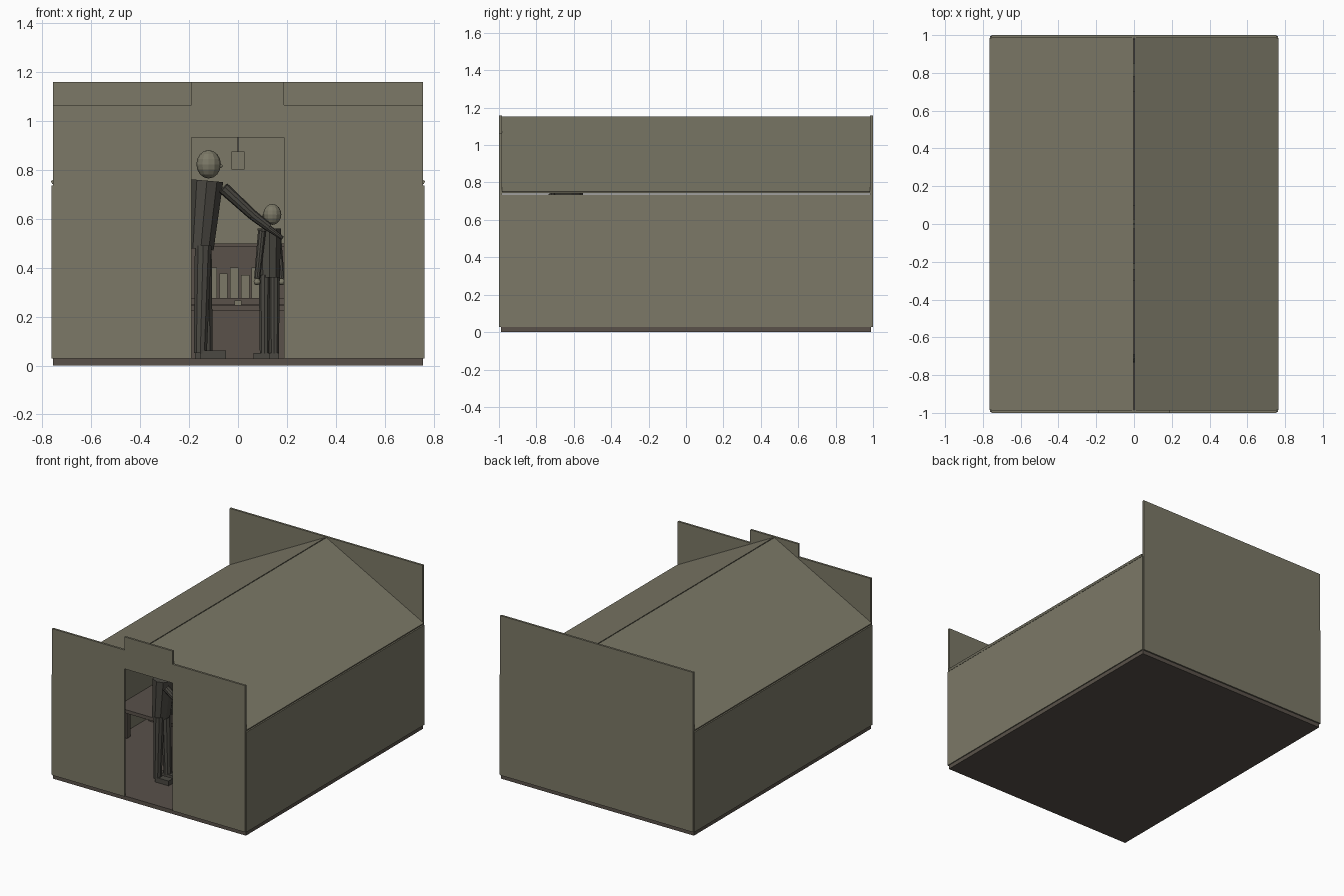
import bpy, bmesh
from mathutils import Vector

cube = bpy.data.objects.get("Cube")
if cube:
    bpy.data.objects.remove(cube)


def material(name, rgb):
    m = bpy.data.materials.new(name)
    m.use_nodes = True
    m.diffuse_color = (*rgb, 1)
    m.node_tree.nodes["Principled BSDF"].inputs["Base Color"].default_value = (*rgb, 1)
    return m


OLIVE = material("olive board", (0.20, 0.19, 0.135))
BROWN = material("dark wood", (0.10, 0.083, 0.068))
CLOTH = material("charcoal cloth", (0.07, 0.066, 0.055))


def finish(name, bm, mat, smooth=False):
    bmesh.ops.recalc_face_normals(bm, faces=bm.faces)
    me = bpy.data.meshes.new(name)
    bm.to_mesh(me)
    bm.free()
    me.materials.append(mat)
    ob = bpy.data.objects.new(name, me)
    bpy.context.collection.objects.link(ob)
    return ob


def box(name, x, y, z, mat):
    """Box from (min, max) ranges."""
    bm = bmesh.new()
    bmesh.ops.create_cube(bm, size=1)
    for v in bm.verts:
        v.co = [(r[0] + r[1]) / 2 + c * (r[1] - r[0]) for r, c in zip((x, y, z), v.co)]
    return finish(name, bm, mat)


def extrude(name, outline, y0, y1, mat):
    """Outline in x, z swept along y."""
    bm = bmesh.new()
    face = bm.faces.new([bm.verts.new((x, y0, z)) for x, z in outline])
    out = bmesh.ops.extrude_face_region(bm, geom=[face])
    for v in out["geom"]:
        if isinstance(v, bmesh.types.BMVert):
            v.co.y = y1
    return finish(name, bm, mat)


def limb(name, a, b, r1, r2, mat, depth=1, sides=10):
    """Tapered cylinder from a to b; depth stretches it along y."""
    a, b = Vector(a), Vector(b)
    bm = bmesh.new()
    bmesh.ops.create_cone(bm, cap_ends=True, segments=sides, radius1=r1, radius2=r2, depth=(b - a).length)
    q = Vector((0, 0, 1)).rotation_difference(b - a)
    for v in bm.verts:
        p = q @ v.co
        p.y *= depth
        v.co = p + (a + b) / 2
    return finish(name, bm, mat)


def ball(name, c, r, mat, tall=1):
    bm = bmesh.new()
    bmesh.ops.create_uvsphere(bm, u_segments=12, v_segments=8, radius=r)
    for v in bm.verts:
        v.co = Vector(c) + Vector((v.co.x, v.co.y, v.co.z * tall))
    return finish(name, bm, mat)


# Shell: floor, back wall, front wall with doorway and raised centre
W, D, F, E, TOP = 0.755, 1.0, 0.028, 0.735, 1.158
DOOR_L, DOOR_R, DOOR_TOP, SHOULDER = -0.19, 0.187, 0.932, 1.065
box("floor", (-W, W), (-0.99, 0.99), (0, F), BROWN)
box("back_wall", (-W, W), (0.985, D), (F, TOP), OLIVE)
extrude("front_wall", [(-W, F), (DOOR_L, F), (DOOR_L, DOOR_TOP), (DOOR_R, DOOR_TOP), (DOOR_R, F), (W, F),
                       (W, SHOULDER), (DOOR_R, SHOULDER), (DOOR_R, TOP), (DOOR_L, TOP),
                       (DOOR_L, SHOULDER), (-W, SHOULDER)], -D, -0.985, OLIVE)

# Side walls and the two roof slopes
for s, side in ((1, "left"), (-1, "right")):
    box(side + "_wall", sorted((s * 0.747, s * 0.762)), (-0.995, 0.995), (F, E), OLIVE)
    extrude(side + "_roof_slope", [(s * 0.003, TOP - 0.004), (s * 0.765, 0.753), (s * 0.758, 0.74),
                                   (s * 0.003, TOP - 0.02)], -0.984, 0.984, OLIVE)

# Bench across the room with posts
box("bench_top", (-0.745, 0.745), (-0.3, 0.1), (0.222, 0.247), BROWN)
for x in (-0.7, 0.7):
    for y in (-0.25, 0.05):
        box("bench_leg", (x - 0.02, x + 0.02), (y - 0.02, y + 0.02), (F, 0.222), BROWN)
box("small_cup", (-0.014, 0.014), (-0.24, -0.21), (0.247, 0.265), OLIVE)

# Shelf unit against the back wall
box("cabinet", (-0.4, 0.4), (0.72, 0.98), (F, 0.25), BROWN)
box("cabinet_top", (-0.42, 0.42), (0.7, 0.98), (0.25, 0.275), BROWN)
box("shelf_back", (-0.4, 0.4), (0.96, 0.98), (0.275, 0.485), BROWN)
box("upper_shelf", (-0.42, 0.42), (0.85, 0.98), (0.485, 0.498), BROWN)
for i, h in enumerate((0.40, 0.375, 0.40, 0.37, 0.40, 0.38)):
    x = -0.12 + i * 0.044
    box("shelf_item", (x, x + 0.034), (0.78, 0.86), (0.275, h), OLIVE)

# Hanging lamp
box("lamp_cord", (-0.003, 0.003), (-0.003, 0.003), (0.875, 1.14), BROWN)
box("lamp_shade", (-0.027, 0.027), (-0.027, 0.027), (0.8, 0.875), OLIVE)

# Adult, facing the child
AY = -0.64
limb("adult_torso", (-0.152, AY, 0.475), (-0.127, AY, 0.755), 0.055, 0.07, CLOTH, 1.3)
ball("adult_head", (-0.12, AY, 0.822), 0.05, OLIVE, 1.16)
ball("adult_nose", (-0.07, AY, 0.815), 0.007, OLIVE)
for s in (-1, 1):
    y = AY + s * 0.04
    limb("adult_leg", (-0.142 + s * 0.012, y, 0.05), (-0.142, y, 0.49), 0.028, 0.036, CLOTH)
    box("adult_shoe", (-0.165 - s * 0.01, -0.06 - s * 0.01), (y - 0.025, y + 0.025), (F, 0.062), CLOTH)
elbow = (0.06, AY - 0.06, 0.615)
limb("adult_upper_arm", (-0.06, AY - 0.08, 0.725), elbow, 0.025, 0.021, CLOTH)
limb("adult_forearm", elbow, (0.125, AY - 0.05, 0.565), 0.021, 0.018, CLOTH)
limb("adult_hand", (0.12, AY - 0.05, 0.565), (0.182, AY - 0.04, 0.52), 0.014, 0.008, CLOTH)
limb("adult_far_arm", (-0.13, AY + 0.095, 0.73), (-0.15, AY + 0.1, 0.45), 0.025, 0.018, CLOTH)

# Child, facing the adult
CX, CY = 0.128, -0.6
limb("child_torso", (CX, CY, 0.36), (CX, CY, 0.56), 0.045, 0.05, CLOTH, 1.2)
ball("child_head", (0.14, CY, 0.617), 0.037, OLIVE, 1.15)
ball("child_nose", (0.104, CY, 0.613), 0.005, OLIVE)
for s in (-1, 1):
    x, y = CX + s * 0.02, CY + s * 0.025
    limb("child_leg", (x, y, 0.05), (x, y, 0.37), 0.02, 0.024, CLOTH)
    box("child_shoe", (x - 0.045, x + 0.02), (y - 0.018, y + 0.018), (F, 0.052), CLOTH)
    hx, hy = CX + s * 0.05, CY + s * 0.06
    limb("child_arm", (hx, hy, 0.355), (CX + s * 0.03, hy, 0.55), 0.013, 0.017, CLOTH)
    ball("child_hand", (hx, hy, 0.342), 0.014, OLIVE)
